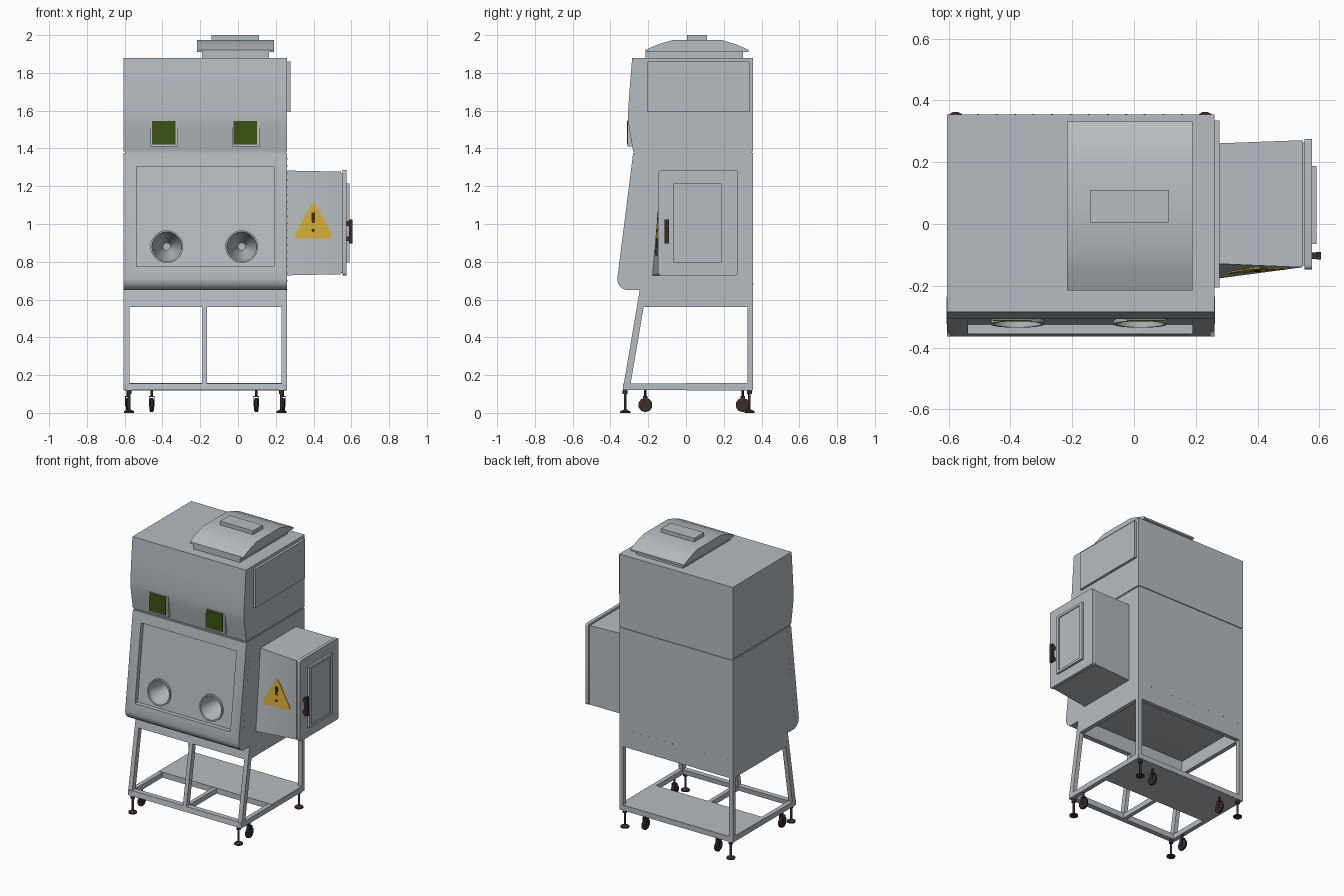
import bpy, bmesh, math

if "Cube" in bpy.data.objects:
    bpy.data.objects.remove(bpy.data.objects["Cube"])


def material(name, r, g, b):
    m = bpy.data.materials.new(name)
    m.diffuse_color = (r, g, b, 1)
    m.use_nodes = True
    m.node_tree.nodes["Principled BSDF"].inputs["Base Color"].default_value = m.diffuse_color
    return m


GREY = material("cabinet grey", 0.47, 0.505, 0.535)
DARK = material("dark brown rubber", 0.045, 0.025, 0.024)
GREEN = material("display green", 0.045, 0.085, 0.006)
YELLOW = material("warning yellow", 0.68, 0.43, 0.035)
X0, X1, BACK = -0.605, 0.26, 0.355


def loft(name, rings, mat, smooth=False):
    """Closed solid through a list of equal-length point rings."""
    bm = bmesh.new()
    vs = [[bm.verts.new(p) for p in ring] for ring in rings]
    n = len(vs[0])
    for a, b in zip(vs, vs[1:]):
        for i in range(n):
            j = (i + 1) % n
            bm.faces.new((a[i], a[j], b[j], b[i]))
    bm.faces.new(vs[0])
    bm.faces.new(vs[-1])
    bmesh.ops.recalc_face_normals(bm, faces=bm.faces)
    me = bpy.data.meshes.new(name)
    bm.to_mesh(me)
    bm.free()
    me.materials.append(mat)
    ob = bpy.data.objects.new(name, me)
    bpy.context.collection.objects.link(ob)
    if smooth:
        smooth_object(ob)
    return ob


def activate(ob):
    bpy.ops.object.select_all(action='DESELECT')
    ob.select_set(True)
    bpy.context.view_layer.objects.active = ob


def smooth_object(ob):
    activate(ob)
    bpy.ops.object.shade_smooth_by_angle(angle=math.radians(35))


def prism(name, yz, x0, x1, mat=GREY, smooth=False):
    return loft(name, [[(x, y, z) for y, z in yz] for x in (x0, x1)], mat, smooth)


def box(name, x0, x1, y0, y1, z0, z1, mat=GREY):
    return prism(name, [(y0, z0), (y1, z0), (y1, z1), (y0, z1)], x0, x1, mat)


def lathe(name, centre, axis, profile, mat, n=12):
    """Round part: profile is (radius, distance along axis)."""
    rings = []
    for r, d in profile:
        ring = []
        for i in range(n):
            a = 2 * math.pi * (i + 0.5) / n
            u, v = r * math.cos(a), r * math.sin(a)
            o = {'x': (d, u, v), 'y': (u, d, v), 'z': (u, v, d)}[axis]
            ring.append([c + k for c, k in zip(centre, o)])
        rings.append(ring)
    return loft(name, rings, mat, n > 14)


def cut(ob, cutter):
    cutter.hide_render = True
    m = ob.modifiers.new("cut", 'BOOLEAN')
    m.object, m.operation, m.solver = cutter, 'DIFFERENCE', 'EXACT'
    activate(ob)
    bpy.ops.object.modifier_apply(modifier="cut")
    bpy.data.objects.remove(cutter)


def front_y(z):
    """Sloping front of the lower cabinet."""
    return -0.364 + (z - 0.71) * 0.1263


# Lower cabinet with recessed window and two glove ports
lower = prism("lower_cabinet", [(BACK, 0.65), (-0.315, 0.65), (-0.334, 0.657), (-0.35, 0.67),
              (-0.36, 0.688), (-0.364, 0.71), (-0.28, 1.375), (BACK, 1.375)], X0, X1)
za, zb = 0.775, 1.305
cut(lower, prism("window_cutter", [(front_y(za) - 0.1, za), (front_y(za) + 0.03, za),
                 (front_y(zb) + 0.03, zb), (front_y(zb) - 0.1, zb)], -0.537, 0.19))
for px in (-0.377, 0.02):
    py = front_y(0.88) + 0.03
    cut(lower, lathe("port_cutter", (px, py, 0.88), 'y', [(0.082, -0.03), (0.077, 0.02), (0.02, 0.2)], GREY, 24))
    # Port rim, tilted with the window
    n, rings = 32, []
    bm = bmesh.new()
    for r, d in ((0.087, 0.004), (0.087, -0.012), (0.078, -0.012), (0.078, 0.004)):
        rings.append([bm.verts.new((px + r * math.cos(t), py + d + r * math.sin(t) * 0.126, 0.88 + r * math.sin(t)))
                      for t in (2 * math.pi * i / n for i in range(n))])
    for k in range(4):
        a, b = rings[k], rings[(k + 1) % 4]
        for i in range(n):
            j = (i + 1) % n
            bm.faces.new((a[i], a[j], b[j], b[i]))
    bmesh.ops.recalc_face_normals(bm, faces=bm.faces)
    me = bpy.data.meshes.new("glove_port_rim")
    bm.to_mesh(me)
    bm.free()
    me.materials.append(GREY)
    rim = bpy.data.objects.new("glove_port_rim", me)
    bpy.context.collection.objects.link(rim)
    smooth_object(rim)
smooth_object(lower)

# Upper cabinet with bowed front, and the seam below it
prism("upper_cabinet", [(BACK, 1.385), (-0.28, 1.385), (-0.293, 1.46), (-0.304, 1.53), (-0.308, 1.58),
      (-0.298, 1.72), (-0.285, 1.88), (BACK, 1.88)], X0, X1, GREY, True)
box("seam_filler", X0 + 0.006, X1 - 0.006, -0.272, BACK - 0.006, 1.37, 1.39)
box("side_access_panel", X1 - 0.01, 0.277, -0.205, 0.335, 1.593, 1.86)

# Two displays
for dx in (-0.463, -0.03):
    box("display_bezel", dx, dx + 0.146, -0.309, -0.27, 1.41, 1.548)
    box("display_screen", dx + 0.007, dx + 0.131, -0.313, -0.306, 1.42, 1.544, GREEN)

# Roof vent
box("vent_base", -0.19, 0.165, -0.215, 0.302, 1.87, 1.912)
prism("vent_hood", [(-0.215, 1.91), (0.332, 1.91), (0.332, 1.922), (0.265, 1.951), (0.188, 1.974),
      (-0.07, 1.974), (-0.148, 1.951), (-0.215, 1.922)], -0.217, 0.19, GREY, True)
box("vent_cap", -0.14, 0.112, 0.005, 0.11, 1.97, 2.0)

# Seam screws along the side and back
for i in range(18):
    z = 0.7 + i * 0.038
    for x, s in ((X0, -1), (X1, 1)):
        lathe("side_screw", (x, front_y(z) + 0.045, z), 'x', [(0.004, 0), (0.004, s * 0.0015)], GREY, 6)
for i in range(14):
    lathe("back_screw", (X0 + 0.04 + i * 0.06, BACK, 0.68), 'y', [(0.004, 0), (0.004, 0.0015)], GREY, 6)


# Transfer box: inner end follows the sloped front, outer end is upright
def pass_front(x, z):
    t = (x - 0.26) / 0.285
    inner = -0.128 - (1.283 - z) / 0.555 * 0.05
    return inner * (1 - t) - 0.14 * t


rings = []
for k in range(10):
    x = 0.25 + 0.295 * k / 9
    t = k / 9
    lo, hi, bk = 0.728 + 0.006 * t, 1.283 - 0.006 * t, 0.26 + 0.011 * t
    rings.append([(x, pass_front(x, lo), lo), (x, bk, lo), (x, bk, hi), (x, pass_front(x, hi), hi)])
loft("transfer_box", rings, GREY)
box("door_gasket", 0.54, 0.556, -0.134, 0.264, 0.74, 1.27)
r, outline = 0.014, []
for cy, cz, a0 in ((0.261, 1.271, 0), (-0.133, 1.271, 90), (-0.133, 0.742, 180), (0.261, 0.742, 270)):
    for k in range(5):
        a = math.radians(a0 + k * 22.5)
        outline.append((cy + r * math.cos(a), cz + r * math.sin(a)))
prism("transfer_door", outline, 0.552, 0.575, GREY, True)
for y0, y1, z0, z1 in ((-0.065, -0.042, 0.797, 1.215), (0.164, 0.187, 0.797, 1.215),
                       (-0.042, 0.164, 0.797, 0.814), (-0.042, 0.164, 1.198, 1.215)):
    box("door_window_frame", 0.57, 0.59, y0, y1, z0, z1)
box("door_window_pane", 0.57, 0.584, -0.044, 0.166, 0.812, 1.2)
box("door_handle_grip", 0.588, 0.605, -0.115, -0.09, 0.898, 1.025, DARK)
for z in (0.91, 0.99):
    box("door_handle_mount", 0.57, 0.59, -0.113, -0.092, z, z + 0.025, DARK)


# Warning sign laid on the twisted front of the transfer box
def decal(name, xz, lift, mat):
    loft(name, [[(x, pass_front(x, z) + d, z) for x, z in xz] for d in (-lift, -lift + 0.005)], mat)


tri = []
for cx, cz, a0 in ((0.398, 1.093, 30), (0.317, 0.94, 150), (0.481, 0.94, 270)):
    for k in range(5):
        a = math.radians(a0 + k * 30)
        tri.append((cx + 0.016 * math.cos(a), cz + 0.016 * math.sin(a)))
decal("warning_triangle", tri, 0.004, YELLOW)
decal("warning_bar", [(0.391, 1.006), (0.406, 1.006), (0.409, 1.062), (0.388, 1.062)], 0.0065, DARK)
decal("warning_dot", [(0.398 + 0.009 * math.cos(k * math.pi / 4), 0.967 + 0.009 * math.sin(k * math.pi / 4))
                      for k in range(8)], 0.0065, DARK)


# Stand: skirt, sloping front legs, back legs, base rails and shelf
def leg_y(z):
    return -0.245 - (0.65 - z) * 0.17


def slanted(name, x0, x1, z0, z1, w=0.036):
    prism(name, [(leg_y(z0), z0), (leg_y(z0) + w, z0), (leg_y(z1) + w, z1), (leg_y(z1), z1)], x0, x1)


T = 0.03
for x in (X0, X1 - T):
    prism("skirt_side", [(leg_y(0.56), 0.56), (BACK, 0.56), (BACK, 0.652), (leg_y(0.652), 0.652)], x, x + T)
    slanted("front_leg", x, x + T, 0.12, 0.56)
    box("back_leg", x, x + T, BACK - T, BACK, 0.12, 0.56)
    box("base_side_rail", x, x + T, -0.333, BACK, 0.12, 0.155)
slanted("skirt_front", X0 + T, X1 - T, 0.56, 0.652)
box("skirt_back", X0 + T, X1 - T, BACK - T, BACK, 0.56, 0.652)
slanted("front_middle_post", -0.19, -0.163, 0.15, 0.57)
slanted("base_front_rail", X0 + T, X1 - T, 0.12, 0.155)
box("base_back_rail", X0 + T, X1 - T, BACK - T, BACK, 0.12, 0.155)
box("base_cross_rail", -0.19, -0.163, -0.3, 0.01, 0.12, 0.155)
box("base_shelf", X0 + 0.002, X1 - 0.002, 0.0, BACK - 0.002, 0.119, 0.157)

# Levelling feet
for x in (-0.577, 0.23):
    for y in (-0.322, 0.336):
        lathe("levelling_foot", (x, y, 0), 'z', [(0.028, 0), (0.028, 0.008), (0.012, 0.016), (0.007, 0.018),
              (0.007, 0.1), (0.014, 0.1), (0.014, 0.12)], DARK)

# Castors: front pair under the side rails, back pair under the back rail
for x, y in ((-0.583, -0.215), (0.237, -0.215), (-0.457, 0.3), (0.097, 0.3)):
    lathe("castor_wheel", (x, y, 0.042), 'x', [(0.03, -0.011), (0.038, -0.007), (0.038, 0.007), (0.03, 0.011)], DARK, 10)
    for s in (-1, 1):
        box("castor_fork", x + s * 0.013 - 0.002, x + s * 0.013 + 0.002, y - 0.012, y + 0.012, 0.035, 0.088, DARK)
    box("castor_bridge", x - 0.015, x + 0.015, y - 0.012, y + 0.012, 0.083, 0.09, DARK)
    lathe("castor_stem", (x, y, 0), 'z', [(0.007, 0.085), (0.007, 0.12)], DARK, 10)
